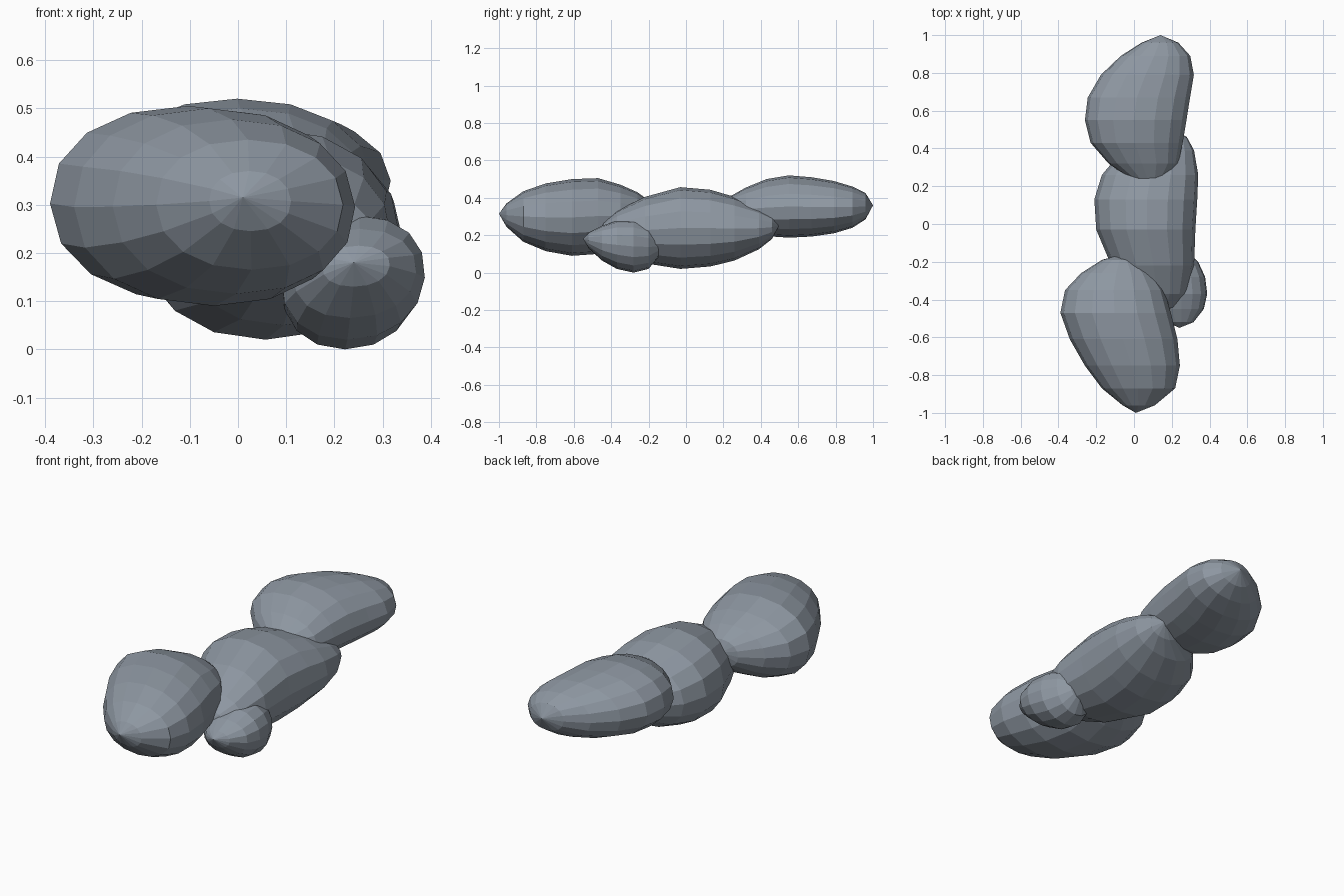
import bpy, bmesh, math

SIDES = 16
stone = bpy.data.materials.new("stone")
stone.diffuse_color = (0.27, 0.31, 0.36, 1)

def full(v):
    """Slightly fuller than a plain ellipse."""
    return math.copysign(abs(v) ** 0.93, v)

def blob(name, front, rings, back, skew):
    """Closed loft along y. Ring = (y, x_left, x_right, z_low, z_high); ends are points."""
    bm = bmesh.new()
    loops = []
    c = math.sqrt(1 - skew * skew)
    for y, x0, x1, z0, z1 in rings:
        loop = []
        for i in range(SIDES):
            t = 2 * math.pi * i / SIDES
            u = c * full(math.cos(t)) + skew * math.sin(t)
            x = (x0 + x1) / 2 + (x1 - x0) / 2 * u
            z = (z0 + z1) / 2 + (z1 - z0) / 2 * full(math.sin(t))
            loop.append(bm.verts.new((x, y, z)))
        loops.append(loop)
    a, b = bm.verts.new(front), bm.verts.new(back)
    for i in range(SIDES):
        j = (i + 1) % SIDES
        bm.faces.new((a, loops[0][i], loops[0][j]))
        bm.faces.new((b, loops[-1][j], loops[-1][i]))
        for p, q in zip(loops, loops[1:]):
            bm.faces.new((p[i], q[i], q[j], p[j]))
    bmesh.ops.recalc_face_normals(bm, faces=bm.faces)
    mesh = bpy.data.meshes.new(name)
    bm.to_mesh(mesh)
    bm.free()
    mesh.materials.append(stone)
    bpy.context.collection.objects.link(bpy.data.objects.new(name, mesh))

# Front stone
blob("front_stone", (0.01, -1.0, 0.315), [
    (-0.96, -0.06, 0.11, 0.245, 0.37),
    (-0.87, -0.17, 0.218, 0.165, 0.435),
    (-0.75, -0.26, 0.243, 0.115, 0.477),
    (-0.61, -0.34, 0.23, 0.09, 0.50),
    (-0.47, -0.39, 0.195, 0.10, 0.505),
    (-0.35, -0.365, 0.16, 0.14, 0.47),
    (-0.26, -0.28, 0.10, 0.185, 0.43),
    (-0.19, -0.17, 0.02, 0.24, 0.38),
], (-0.08, -0.165, 0.32), -0.02)

# Middle stone
blob("middle_stone", (0.14, -0.47, 0.22), [
    (-0.44, 0.05, 0.22, 0.17, 0.27),
    (-0.37, -0.05, 0.285, 0.115, 0.33),
    (-0.22, -0.12, 0.318, 0.05, 0.405),
    (-0.03, -0.20, 0.325, 0.02, 0.457),
    (0.13, -0.21, 0.335, 0.033, 0.443),
    (0.26, -0.17, 0.34, 0.065, 0.405),
    (0.39, -0.06, 0.318, 0.125, 0.35),
    (0.46, 0.10, 0.28, 0.18, 0.305),
], (0.21, 0.50, 0.255), 0.02)

# Back stone
blob("back_stone", (0.08, 0.21, 0.34), [
    (0.24, -0.02, 0.17, 0.28, 0.41),
    (0.32, -0.135, 0.235, 0.225, 0.455),
    (0.43, -0.23, 0.258, 0.195, 0.50),
    (0.55, -0.26, 0.278, 0.187, 0.52),
    (0.67, -0.245, 0.297, 0.193, 0.51),
    (0.79, -0.175, 0.317, 0.21, 0.49),
    (0.89, -0.07, 0.298, 0.24, 0.46),
    (0.96, 0.04, 0.235, 0.285, 0.425),
], (0.14, 1.0, 0.36), -0.04)

# Small side stone
blob("small_stone", (0.24, -0.55, 0.18), [
    (-0.52, 0.175, 0.315, 0.13, 0.215),
    (-0.45, 0.115, 0.37, 0.065, 0.25),
    (-0.37, 0.09, 0.388, 0.02, 0.277),
    (-0.28, 0.09, 0.377, 0.0, 0.28),
    (-0.20, 0.12, 0.34, 0.02, 0.255),
    (-0.15, 0.18, 0.29, 0.08, 0.20),
], (0.24, -0.135, 0.14), 0.08)
